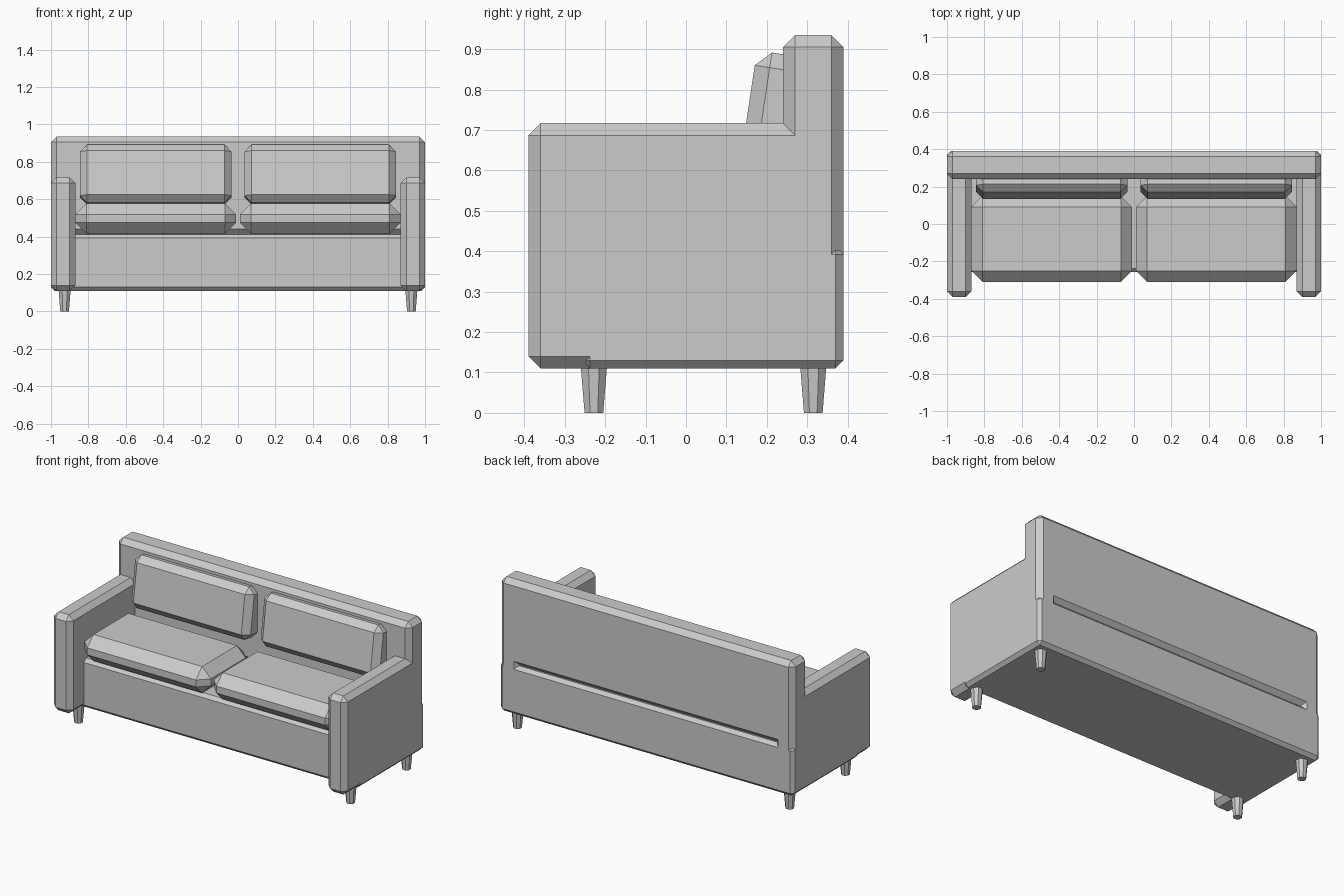
import bpy, bmesh, math
from mathutils import Matrix, Vector

if "Cube" in bpy.data.objects:
    bpy.data.objects.remove(bpy.data.objects["Cube"])


def finish(bm, name):
    bmesh.ops.recalc_face_normals(bm, faces=bm.faces)
    mesh = bpy.data.meshes.new(name)
    bm.to_mesh(mesh)
    bm.free()
    obj = bpy.data.objects.new(name, mesh)
    bpy.context.collection.objects.link(obj)
    return obj


def chamfer_box(name, lo, hi, chamfer):
    """Box between two corners with single flat chamfers; origin at its centre."""
    lo, hi = Vector(lo), Vector(hi)
    bm = bmesh.new()
    bmesh.ops.create_cube(bm, size=1)
    bmesh.ops.scale(bm, vec=hi - lo, verts=bm.verts)
    bmesh.ops.bevel(bm, geom=bm.edges[:], offset=chamfer, segments=1,
                    profile=0.5, affect='EDGES')
    obj = finish(bm, name)
    obj.location = (lo + hi) / 2
    return obj


def leg(name, x, y):
    """Tapered eight-sided foot with flats facing the axes."""
    bm = bmesh.new()
    bmesh.ops.create_cone(bm, cap_ends=True, segments=8, radius1=0.025,
                          radius2=0.035, depth=0.115)
    if min(abs(v.co.y) for v in bm.verts) < 1e-4:
        bmesh.ops.rotate(bm, verts=bm.verts, cent=(0, 0, 0),
                         matrix=Matrix.Rotation(math.pi / 8, 3, 'Z'))
    obj = finish(bm, name)
    obj.location = (x, y, 0.0575)


# Frame: base and backrest meet in a V groove at the rear
chamfer_box("base", (-1, -0.257, 0.11), (1, 0.39, 0.412), 0.02)
chamfer_box("backrest", (-1, 0.24, 0.412), (1, 0.39, 0.935), 0.03)

for side, s in (("left", -1), ("right", 1)):
    # Arms run the full depth
    xs = sorted((s * 0.87, s * 1.0))
    chamfer_box(side + "_arm", (xs[0], -0.39, 0.11), (xs[1], 0.39, 0.717), 0.03)

    # Seat cushions
    xs = sorted((s * 0.01, s * 0.87))
    chamfer_box(side + "_seat_cushion", (xs[0], -0.31, 0.415), (xs[1], 0.15, 0.578), 0.06)

    # Leaning back cushions
    w, d, h, tilt = 0.81, 0.14, 0.313, math.radians(8.5)
    c = chamfer_box(side + "_back_cushion", (-w / 2, -d / 2, -h / 2), (w / 2, d / 2, h / 2), 0.0375)
    c.rotation_euler.x = -tilt
    front_mid = Vector((s * 0.44, 0.1525, 0.7425))
    c.location = front_mid + Vector((0, math.cos(tilt), -math.sin(tilt))) * d / 2

    # Legs
    leg(side + "_front_leg", s * 0.927, -0.228)
    leg(side + "_back_leg", s * 0.927, 0.315)
